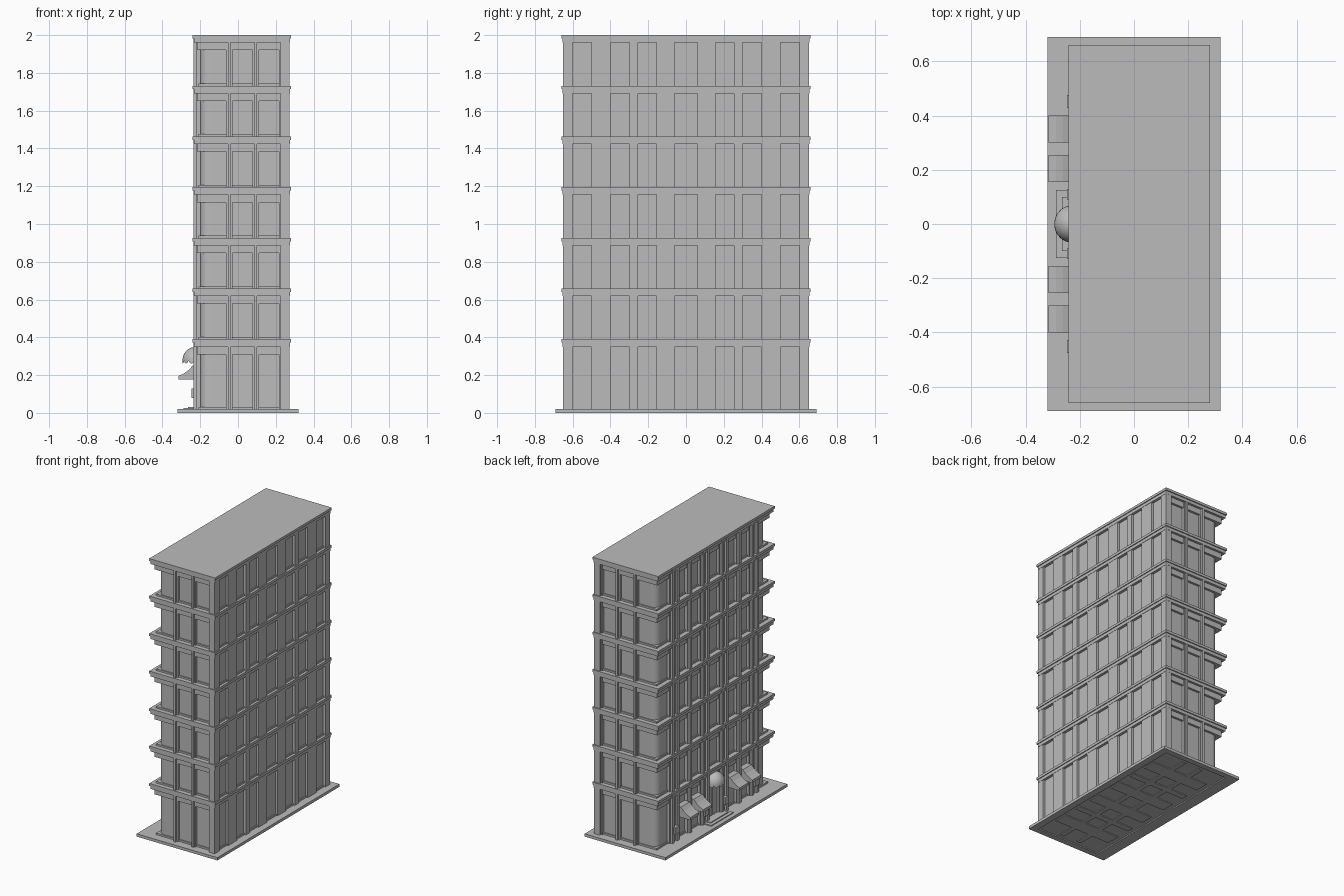
import bpy, bmesh, math
from mathutils import Vector

old = bpy.data.objects.get("Cube")
if old:
    bpy.data.objects.remove(old, do_unlink=True)

GREY = (0.5, 0.5, 0.5, 1)
stone = bpy.data.materials.new("grey_stone")
stone.use_nodes = True
stone.diffuse_color = GREY
for node in stone.node_tree.nodes:
    if node.type == 'BSDF_PRINCIPLED':
        node.inputs["Base Color"].default_value = GREY


def finish(name, bm, smooth=False):
    bmesh.ops.recalc_face_normals(bm, faces=bm.faces)
    mesh = bpy.data.meshes.new(name)
    bm.to_mesh(mesh)
    bm.free()
    mesh.materials.append(stone)
    ob = bpy.data.objects.new(name, mesh)
    bpy.context.collection.objects.link(ob)
    if smooth:
        bpy.ops.object.select_all(action='DESELECT')
        ob.select_set(True)
        bpy.context.view_layer.objects.active = ob
        bpy.ops.object.shade_smooth_by_angle(angle=math.radians(35))
    return ob


def add_box(bm, x0, x1, y0, y1, z0, z1):
    lo, hi = Vector((x0, y0, z0)), Vector((x1, y1, z1))
    verts = bmesh.ops.create_cube(bm, size=1)["verts"]
    for v in verts:
        v.co = (lo + hi) / 2 + v.co * (hi - lo)
    return verts


def boxes(name, items):
    bm = bmesh.new()
    for item in items:
        add_box(bm, *item)
    return finish(name, bm)


def rounded_block(name, bounds, radius):
    # block whose two vertical street-side corners are rounded
    bm = bmesh.new()
    add_box(bm, *bounds)
    edges = [e for e in bm.edges
             if all(v.co.x < 0 for v in e.verts)
             and abs(e.verts[0].co.z - e.verts[1].co.z) > 0.01]
    bmesh.ops.bevel(bm, geom=edges, offset=radius, segments=8, profile=0.5, affect='EDGES')
    return finish(name, bm, smooth=True)


GROUND, TOP = 0.02, 2.0
levels = [0.39 + (TOP - 0.39) * i / 6 for i in range(7)]
end_piers = [(-0.063, -0.03), (0.078, 0.11), (0.217, 0.272)]
side_piers = [(0.06, 0.155), (0.255, 0.3), (0.4, 0.5)]

# Glazed core with curved corners
rounded_block("glass_core", (-0.2, 0.255, -0.62, 0.62, GROUND, TOP - 0.01), 0.05)

# Ground slab with coffered underside
boxes("ground_slab", [(-0.32, 0.32, -0.69, 0.69, 0.008, GROUND)])
ribs = [(-0.32, -0.235, -0.69, 0.69, 0, 0.01), (0.27, 0.32, -0.69, 0.69, 0, 0.01)]
for s in (-1, 1):
    ribs.append((-0.24, 0.28, *sorted((s * 0.65, s * 0.69)), 0, 0.01))
    for a, b in side_piers:
        ribs.append((-0.2, 0.25, *sorted((s * a, s * b)), 0.003, 0.01))
for a, b in end_piers[:2]:
    ribs.append((a, b, -0.62, 0.62, 0.003, 0.01))
boxes("underside_ribs", ribs)

# Piers on all four sides, stepped on the ends and the street side
end_parts, street_parts, rear_parts = [], [], []
for s in (-1, 1):
    for a, b in end_piers:
        end_parts.append((a, b, *sorted((s * 0.6, s * 0.638)), GROUND, TOP - 0.01))
        end_parts.append((a + 0.009, b - 0.009 if b < 0.2 else b,
                          *sorted((s * 0.6, s * 0.652)), GROUND, TOP - 0.01))
    for a, b in side_piers:
        y0, y1 = sorted((s * a, s * b))
        rear_parts.append((0.24, 0.272, y0, y1, GROUND, TOP - 0.01))
        street_parts.append((-0.22, -0.18, y0, y1, GROUND, TOP - 0.01))
        strips = [(y0 + 0.01, y1 - 0.01)]
        if y1 - y0 > 0.08:
            strips = [(y0 + 0.01, y0 + 0.035), (y1 - 0.035, y1 - 0.01)]
        for p, q in strips:
            street_parts.append((-0.235, -0.18, p, q, GROUND, TOP - 0.01))
    rear_parts.append((0.24, 0.272, *sorted((s * 0.642, s * 0.652)), GROUND, TOP - 0.01))
boxes("end_piers", end_parts)
boxes("street_piers", street_parts)
boxes("rear_piers", rear_parts)

# Stepped cornice and set-back lintel at the top of every floor
cornices, lintels = [], []
for z in levels:
    cornices.append((-0.241, 0.28, -0.66, 0.66, z - 0.018, z))
    cornices.append((-0.234, 0.274, -0.653, 0.653, z - 0.04, z - 0.018))
    lintels.append((-0.216, 0.25, -0.636, 0.636, z - 0.08, z - 0.04))
boxes("floor_cornices", cornices)
boxes("window_lintels", lintels)

# Low sills at the foot of each floor
boxes("window_sills", [(-0.208, 0.262, -0.628, 0.628, z, z + 0.012)
                       for z in [GROUND] + levels[:-1]])

# Curved awnings over the shop windows
profile = [(-0.19, 0.25), (-0.24, 0.25), (-0.262, 0.226), (-0.288, 0.208),
           (-0.315, 0.195), (-0.315, 0.176), (-0.19, 0.176)]
for i, yc in enumerate((-0.35, -0.205, 0.205, 0.35)):
    bm = bmesh.new()
    face = bm.faces.new([bm.verts.new((x, yc - 0.05, z)) for x, z in profile])
    ext = bmesh.ops.extrude_face_region(bm, geom=[face])["geom"]
    bmesh.ops.translate(bm, vec=(0, 0.1, 0),
                        verts=[g for g in ext if isinstance(g, bmesh.types.BMVert)])
    finish("awning_%d" % (i + 1), bm)

# Domed entrance canopy with a scalloped hem
bm = bmesh.new()
bmesh.ops.create_uvsphere(bm, u_segments=48, v_segments=24, radius=1)
bmesh.ops.bisect_plane(bm, geom=bm.verts[:] + bm.edges[:] + bm.faces[:],
                       plane_co=(0, 0, 0), plane_no=(0, 0, 1), clear_inner=True)
for v in bm.verts:
    hem = 0
    if v.co.z < 0.01:
        hem = 0.016 * abs(math.sin(6 * math.atan2(v.co.y, v.co.x)))
    v.co = Vector((-0.23 + 0.064 * v.co.x, 0.068 * v.co.y, 0.276 + 0.072 * v.co.z - hem))
finish("entrance_dome", bm, smooth=True)

# Entrance steps, door and wall lamps
boxes("entrance_steps", [(-0.288, -0.19, -0.125, 0.125, GROUND, 0.026),
                         (-0.265, -0.19, -0.1, 0.1, GROUND, 0.032)])
boxes("entrance_doors", [(-0.208, -0.19, -0.055, -0.004, 0.03, 0.26),
                         (-0.208, -0.19, 0.004, 0.055, 0.03, 0.26)])
lamps = []
for s in (-1, 1):
    for yc, w in ((0.11, 0.02), (0.452, 0.024)):
        lamps.append((-0.247, -0.21, s * yc - w, s * yc + w, 0.08, 0.13))
boxes("wall_lamps", lamps)
